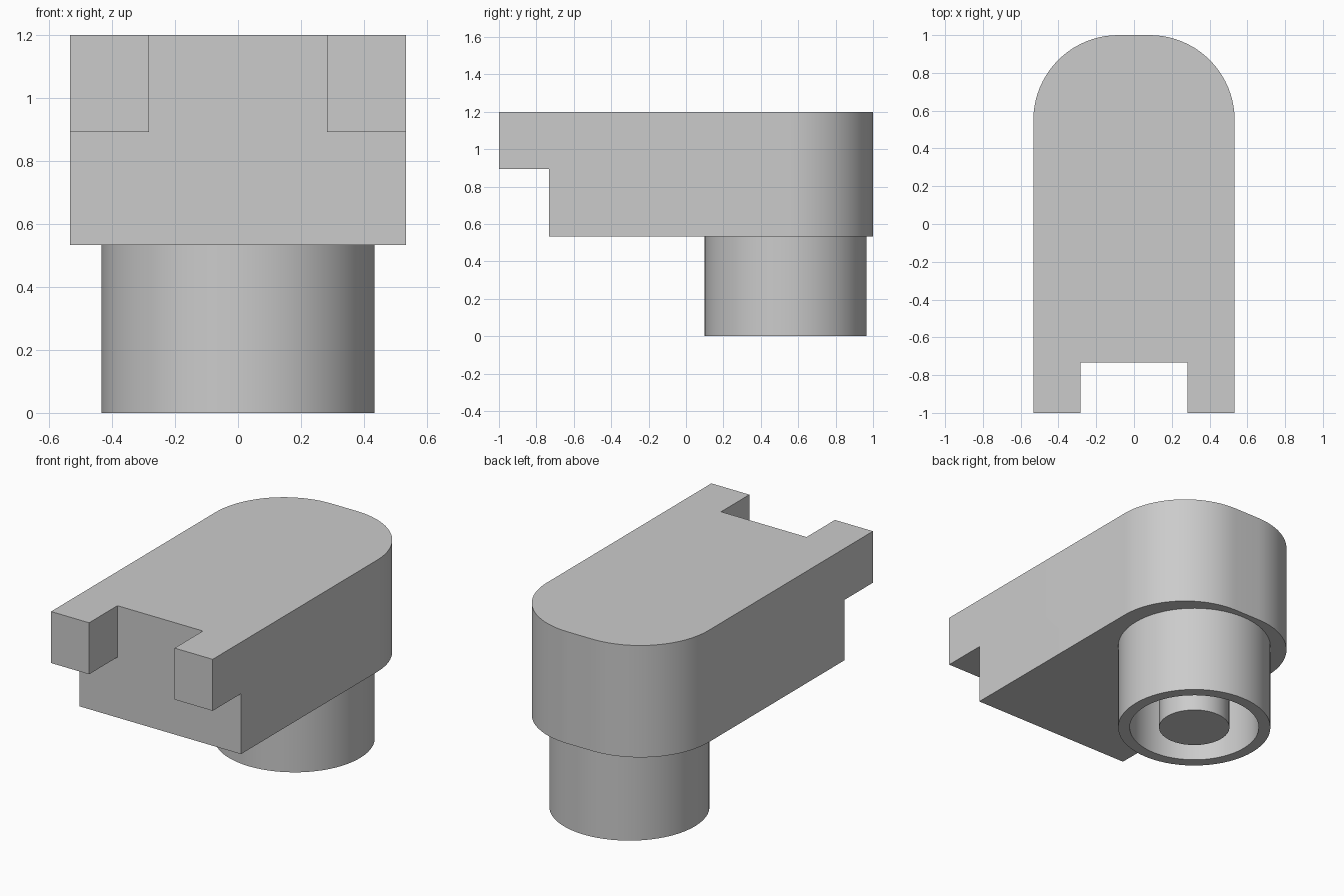
import bpy, bmesh
from math import cos, sin, pi, radians
from mathutils import Vector, Matrix

cube = bpy.data.objects.get("Cube")
if cube:
    bpy.data.objects.remove(cube, do_unlink=True)

grey = bpy.data.materials.new("light grey")
grey.use_nodes = True
grey.diffuse_color = (0.6, 0.6, 0.6, 1)
grey.node_tree.nodes["Principled BSDF"].inputs["Base Color"].default_value = (0.6, 0.6, 0.6, 1)

HALF_W, BOTTOM, TOP = 0.533, 0.533, 1.2
STEP_Y, STEP_Z, POST_Y = -0.733, 0.893, 0.533


def make_object(name, bm):
    bmesh.ops.recalc_face_normals(bm, faces=bm.faces)
    mesh = bpy.data.meshes.new(name)
    bm.to_mesh(mesh)
    bm.free()
    mesh.materials.append(grey)
    obj = bpy.data.objects.new(name, mesh)
    bpy.context.collection.objects.link(obj)
    return obj


def smooth(obj):
    bpy.ops.object.select_all(action="DESELECT")
    obj.select_set(True)
    bpy.context.view_layer.objects.active = obj
    bpy.ops.object.shade_smooth_by_angle(angle=radians(30))


def box(name, low, high):
    low, high = Vector(low), Vector(high)
    bm = bmesh.new()
    bmesh.ops.create_cube(bm, size=1, matrix=Matrix.Translation((low + high) / 2)
                          @ Matrix.Diagonal((*(high - low), 1)))
    return make_object(name, bm)


def cut(obj, cutter):
    cutter.hide_render = True
    mod = obj.modifiers.new("cut", "BOOLEAN")
    mod.operation, mod.solver, mod.object = "DIFFERENCE", "EXACT", cutter
    bpy.context.view_layer.objects.active = obj
    bpy.ops.object.modifier_apply(modifier=mod.name)
    bpy.data.objects.remove(cutter, do_unlink=True)


def lathe(name, profile, segments=64):
    bm = bmesh.new()
    verts = [bm.verts.new((r, POST_Y, z)) for r, z in profile]
    edges = [bm.edges.new(pair) for pair in zip(verts, verts[1:])]
    bmesh.ops.spin(bm, geom=verts + edges, cent=(0, POST_Y, 0), axis=(0, 0, 1),
                   angle=2 * pi, steps=segments)
    bmesh.ops.remove_doubles(bm, verts=bm.verts, dist=0.0001)
    obj = make_object(name, bm)
    smooth(obj)
    return obj


# Arm: outline with two rounded back corners, extruded upward
RADIUS, STEPS = 0.45, 20
corner = [(HALF_W - RADIUS + RADIUS * cos(a), 1 - RADIUS + RADIUS * sin(a))
          for a in (pi / 2 * i / STEPS for i in range(STEPS + 1))]
right_half = [(HALF_W, -1)] + corner
outline = right_half + [(-x, y) for x, y in reversed(right_half)]
bm = bmesh.new()
base = bm.faces.new([bm.verts.new((x, y, BOTTOM)) for x, y in outline])
raised = bmesh.ops.extrude_face_region(bm, geom=[base], use_keep_orig=True)["geom"]
bmesh.ops.translate(bm, vec=(0, 0, TOP - BOTTOM),
                    verts=[v for v in raised if isinstance(v, bmesh.types.BMVert)])
arm = make_object("arm", bm)

# Front lugs: step underneath and slot between them
cut(arm, box("step_cutter", (-1, -2, 0), (1, STEP_Y, STEP_Z)))
cut(arm, box("slot_cutter", (-0.282, -2, 0), (0.282, STEP_Y, 2)))
smooth(arm)

# Hollow post with a central pin, flush at the bottom
lathe("post", [(0.433, BOTTOM), (0.433, 0), (0.367, 0), (0.367, BOTTOM)])
lathe("centre_pin", [(0.2, BOTTOM), (0.2, 0), (0, 0)])
